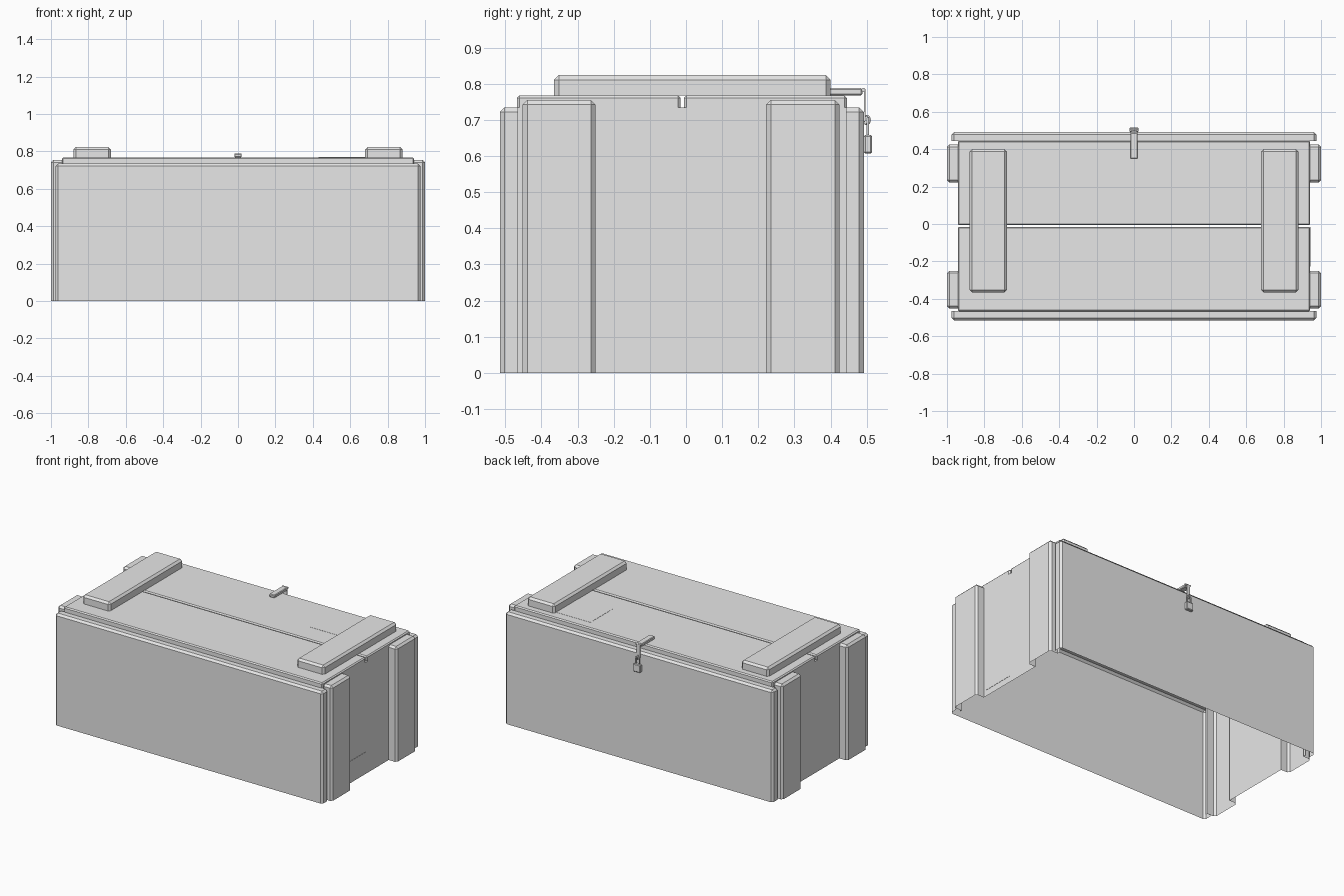
import bpy, bmesh, math
from mathutils import Vector

cube = bpy.data.objects.get("Cube")
if cube:
    bpy.data.objects.remove(cube)

grey = bpy.data.materials.new("plain_grey")
grey.use_nodes = True
grey.diffuse_color = (0.8, 0.8, 0.8, 1)
grey.node_tree.nodes["Principled BSDF"].inputs["Base Color"].default_value = (0.8, 0.8, 0.8, 1)

DOWN = Vector((0, 0, -1))


def finish(name, bm):
    mesh = bpy.data.meshes.new(name)
    bm.to_mesh(mesh)
    bm.free()
    mesh.materials.append(grey)
    obj = bpy.data.objects.new(name, mesh)
    bpy.context.collection.objects.link(obj)
    return obj


def box(name, x, y, z, bevel=0.0, open_sides=()):
    """Box between ranges, with hidden sides left open and edges chamfered."""
    bm = bmesh.new()
    bmesh.ops.create_cube(bm, size=1)
    ranges = (x, y, z)
    for v in bm.verts:
        v.co = [r[0] if c < 0 else r[1] for c, r in zip(v.co, ranges)]
    bm.normal_update()
    hidden = [f for f in bm.faces if any(f.normal.dot(d) > 0.9 for d in open_sides)]
    bmesh.ops.delete(bm, geom=hidden, context='FACES')
    if bevel:
        edges = [e for e in bm.edges if not e.is_boundary]
        bmesh.ops.bevel(bm, geom=edges, offset=bevel, segments=1, affect='EDGES')
    return finish(name, bm)


def mirrored(x, side):
    return tuple(sorted((x[0] * side, x[1] * side)))


# Long front and back boards
box("front_board", (-0.975, 0.975), (-0.515, -0.465), (0, 0.735), 0.013,
    (DOWN, Vector((0, 1, 0))))
box("back_board", (-0.975, 0.975), (0.443, 0.492), (0, 0.735), 0.013,
    (DOWN, Vector((0, -1, 0))))

# Two lid planks with a narrow gap
box("front_lid_plank", (-0.942, 0.942), (-0.468, -0.015), (0.735, 0.768), 0.007, (DOWN,))
box("back_lid_plank", (-0.942, 0.942), (-0.006, 0.445), (0.735, 0.768), 0.007, (DOWN,))

post_spans = {"front": (-0.452, -0.25), "back": (0.222, 0.425)}
wall_spans = ((-0.468, -0.452), (-0.25, 0.222), (0.425, 0.445))

for side, word in ((1, "left"), (-1, "right")):
    # End wall, open behind the posts
    bm = bmesh.new()
    for y0, y1 in wall_spans:
        corners = [(y0, 0), (y1, 0), (y1, 0.735), (y0, 0.735)][::side]
        bm.faces.new([bm.verts.new((0.942 * side, y, z)) for y, z in corners])
    finish(word + "_end_wall", bm)
    # Upright posts
    for place, span in post_spans.items():
        box(f"{word}_{place}_post", mirrored((0.94, 1.0), side), span, (0, 0.755), 0.013,
            (DOWN, Vector((-side, 0, 0))))
    # Battens across the lid
    box(word + "_lid_batten", mirrored((0.68, 0.88), side), (-0.365, 0.4), (0.768, 0.824),
        0.013, (DOWN,))

# Flat label plates
box("lid_label", (0.43, 0.72), (0.14, 0.38), (0.767, 0.769))
box("end_label", (0.941, 0.9435), (-0.228, -0.015), (0.04, 0.145))

# Hasp: strap, hinge pin, hanging tongue and staple
box("hasp_strap", (-0.02, 0.02), (0.35, 0.488), (0.768, 0.788), 0.004)
box("hasp_tongue", (-0.012, 0.012), (0.492, 0.497), (0.695, 0.785))


def rod(name, points, radius, closed=False):
    curve = bpy.data.curves.new(name, 'CURVE')
    curve.dimensions = '3D'
    curve.bevel_depth = radius
    curve.bevel_resolution = 1
    curve.use_fill_caps = True
    line = curve.splines.new('POLY')
    line.points.add(len(points) - 1)
    for p, co in zip(line.points, points):
        p.co = (*co, 1)
    line.use_cyclic_u = closed
    curve.materials.append(grey)
    obj = bpy.data.objects.new(name, curve)
    bpy.context.collection.objects.link(obj)


def arc(count, total):
    return [total * i / count for i in range(count + 1)]


rod("hasp_pin", [(-0.02, 0.491, 0.783), (0.02, 0.491, 0.783)], 0.006)
rod("staple", [(0, 0.5 + 0.009 * math.cos(a), 0.7 + 0.012 * math.sin(a))
               for a in arc(10, math.tau)[:-1]], 0.003, True)

# Padlock
box("padlock_body", (-0.025, 0.025), (0.492, 0.515), (0.607, 0.658), 0.004)
bow = [(0.014 * math.cos(a), 0.503, 0.69 + 0.014 * math.sin(a)) for a in arc(8, math.pi)]
rod("padlock_shackle", [(0.014, 0.503, 0.655)] + bow + [(-0.014, 0.503, 0.655)], 0.004)
